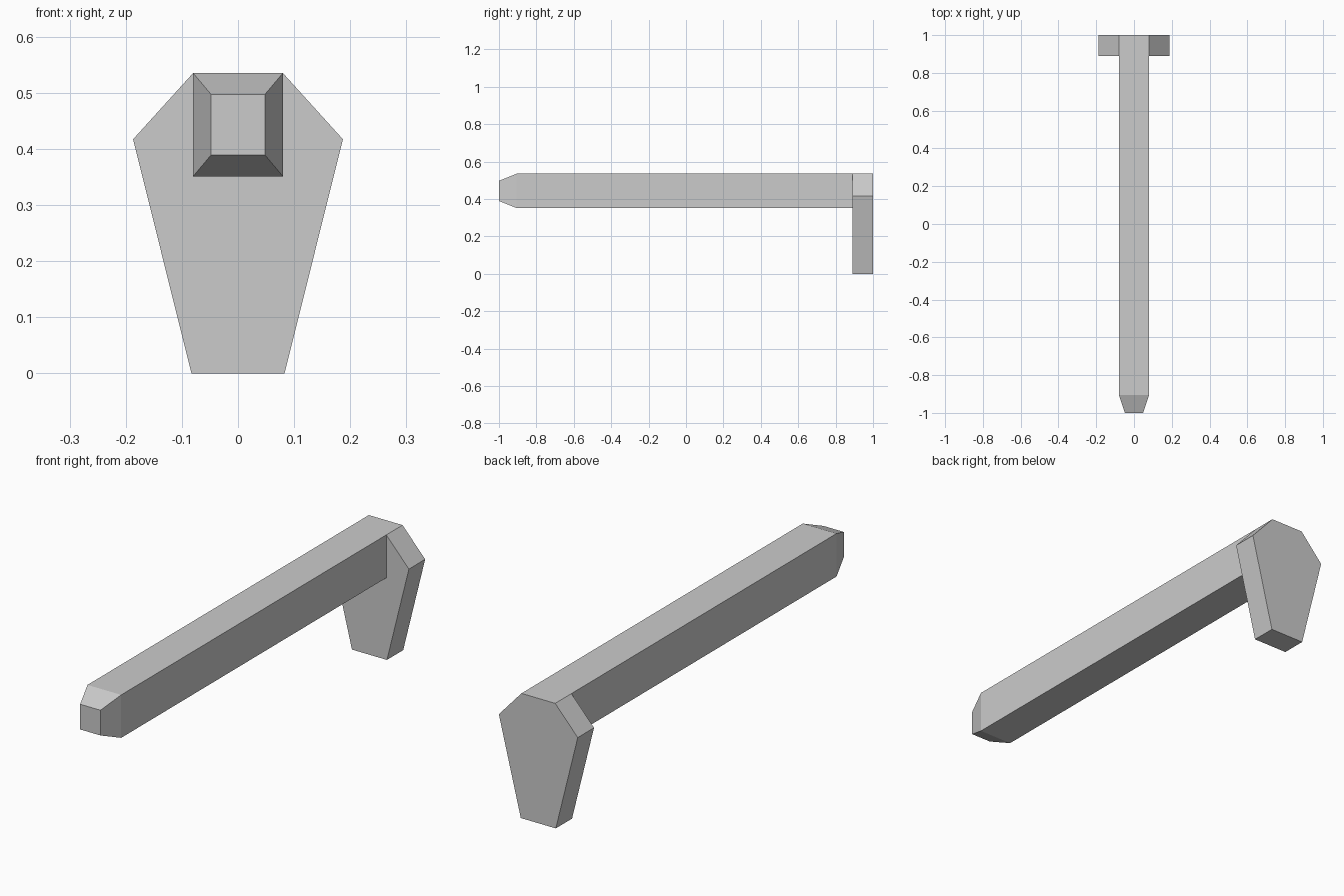
import bpy
import bmesh

cube = bpy.data.objects.get("Cube")
if cube:
    bpy.data.objects.remove(cube, do_unlink=True)

# One flat grey for the whole model
grey = bpy.data.materials.new("plain_grey")
grey.use_nodes = True
colour = (0.6, 0.6, 0.6, 1)
grey.diffuse_color = colour
grey.node_tree.nodes["Principled BSDF"].inputs["Base Color"].default_value = colour


def rectangle(half_width, low, high):
    return [(-half_width, low), (half_width, low), (half_width, high), (-half_width, high)]


def loft(name, sections):
    """Join (y, xz outline) sections into a closed, flat-faced solid."""
    bm = bmesh.new()
    rings = [[bm.verts.new((x, y, z)) for x, z in outline] for y, outline in sections]
    for a, b in zip(rings, rings[1:]):
        for i in range(len(a)):
            j = (i + 1) % len(a)
            bm.faces.new((a[i], a[j], b[j], b[i]))
    bm.faces.new(rings[0])
    bm.faces.new(rings[-1])
    bmesh.ops.recalc_face_normals(bm, faces=bm.faces[:])
    mesh = bpy.data.meshes.new(name)
    bm.to_mesh(mesh)
    bm.free()
    mesh.materials.append(grey)
    obj = bpy.data.objects.new(name, mesh)
    bpy.context.collection.objects.link(obj)
    return obj


# Long square beam with a tapered front tip
beam_outline = rectangle(0.08, 0.351, 0.535)
loft("beam", [(-1.0, rectangle(0.048, 0.389, 0.497)),
              (-0.905, beam_outline),
              (0.89, beam_outline)])

# Six-sided end plate, mirrored from its right-hand half
half = [(0.083, 0.0), (0.187, 0.417), (0.08, 0.535)]
plate_outline = half + [(-x, z) for x, z in reversed(half)]
loft("end_plate", [(0.89, plate_outline), (1.0, plate_outline)])
